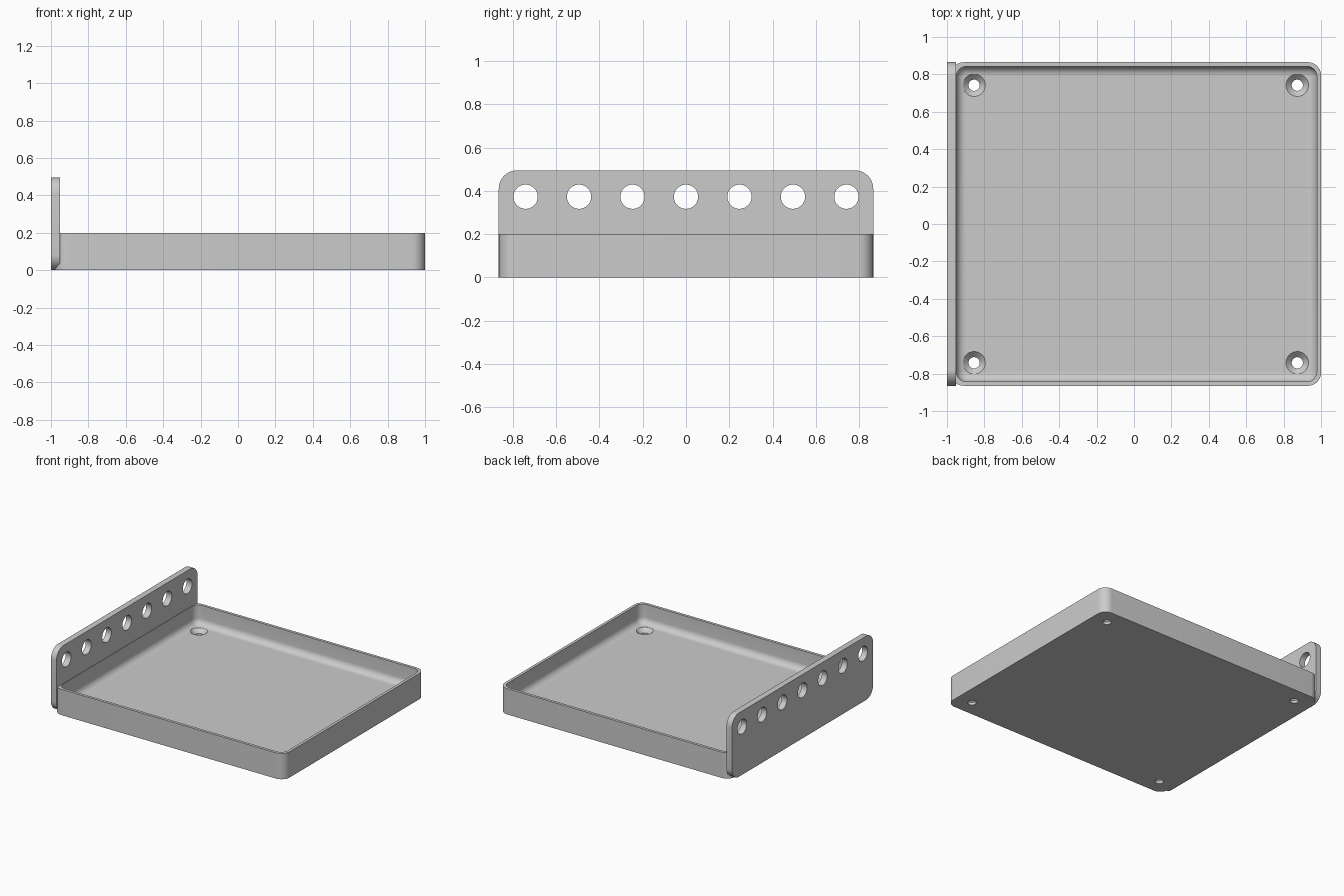
import bpy, bmesh, math
from mathutils import Matrix

if "Cube" in bpy.data.objects:
    bpy.data.objects.remove(bpy.data.objects["Cube"], do_unlink=True)

grey = bpy.data.materials.new("plain grey")
grey.use_nodes = True
colour = (0.6, 0.6, 0.6, 1)
grey.diffuse_color = colour
grey.node_tree.nodes["Principled BSDF"].inputs["Base Color"].default_value = colour


def rounded_rect(u0, u1, v0, v1, r, steps=10):
    """Outline of a rectangle with rounded corners."""
    centres = [(u1 - r, v1 - r), (u0 + r, v1 - r), (u0 + r, v0 + r), (u1 - r, v0 + r)]
    points = []
    for quarter, (cu, cv) in enumerate(centres):
        for i in range(steps + 1):
            a = (quarter + i / steps) * math.pi / 2
            points.append((cu + r * math.cos(a), cv + r * math.sin(a)))
    return points


def circle(u, v, r, sides=40):
    return [(u + r * math.cos(i * math.tau / sides), v + r * math.sin(i * math.tau / sides))
            for i in range(sides)]


def loft(name, rings, along_x=False):
    """Closed solid through (outline, height) rings, stacked along z or x."""
    bm = bmesh.new()
    loops = [[bm.verts.new((h, u, v) if along_x else (u, v, h)) for u, v in outline]
             for outline, h in rings]
    for low, high in zip(loops, loops[1:]):
        for i in range(len(low)):
            j = (i + 1) % len(low)
            bm.faces.new((low[i], low[j], high[j], high[i]))
    bm.faces.new(loops[0])
    bm.faces.new(loops[-1])
    bmesh.ops.recalc_face_normals(bm, faces=bm.faces)
    mesh = bpy.data.meshes.new(name)
    bm.to_mesh(mesh)
    bm.free()
    mesh.materials.append(grey)
    obj = bpy.data.objects.new(name, mesh)
    bpy.context.collection.objects.link(obj)
    return obj


def select(obj):
    bpy.ops.object.select_all(action="DESELECT")
    obj.select_set(True)
    bpy.context.view_layer.objects.active = obj


def drill(obj, cutters):
    """Cut each cutter out of obj, then discard it."""
    for cutter in cutters:
        mod = obj.modifiers.new("hole", "BOOLEAN")
        mod.operation = "DIFFERENCE"
        mod.solver = "EXACT"
        mod.object = cutter
        select(obj)
        bpy.ops.object.modifier_apply(modifier=mod.name)
        bpy.data.objects.remove(cutter, do_unlink=True)
    select(obj)
    bpy.ops.object.shade_smooth_by_angle(angle=math.radians(30))


# Tray: outer wall, rim, then inner wall with a fillet down to the floor
HALF_Y, RIM, FLOOR, FILLET = 0.865, 0.2, 0.05, 0.05
outer = rounded_rect(-0.98, 1, -HALF_Y, HALF_Y, 0.07)
rings = [(outer, 0), (outer, RIM)]


def inner(inset):
    wall = 0.022 + inset
    return rounded_rect(-0.95 + inset, 1 - wall, wall - HALF_Y, HALF_Y - wall, 0.055 - inset)


rings.append((inner(0), RIM))
for i in range(9):
    a = i / 8 * math.pi / 2
    rings.append((inner(FILLET * (1 - math.cos(a))), FLOOR + FILLET * (1 - math.sin(a))))
tray = loft("tray", rings)

# Countersunk screw holes in the tray corners
screws = []
for x in (-0.855, 0.873):
    for y in (-0.742, 0.742):
        screws.append(loft("screw_hole_cutter", [
            (circle(x, y, 0.03), -0.05), (circle(x, y, 0.03), 0.02),
            (circle(x, y, 0.06), FLOOR), (circle(x, y, 0.06), 0.1)]))
drill(tray, screws)

# Upright back plate with a row of round holes
outline = rounded_rect(-HALF_Y, HALF_Y, 0, 0.495, 0.085)
plate = loft("upright_plate", [(outline, -1), (outline, -0.953)], along_x=True)
holes = [loft("plate_hole_cutter", [(circle(i * 0.247, 0.373, 0.056), -1.1),
                                    (circle(i * 0.247, 0.373, 0.056), -0.8)], along_x=True)
         for i in range(-3, 4)]
drill(plate, holes)
